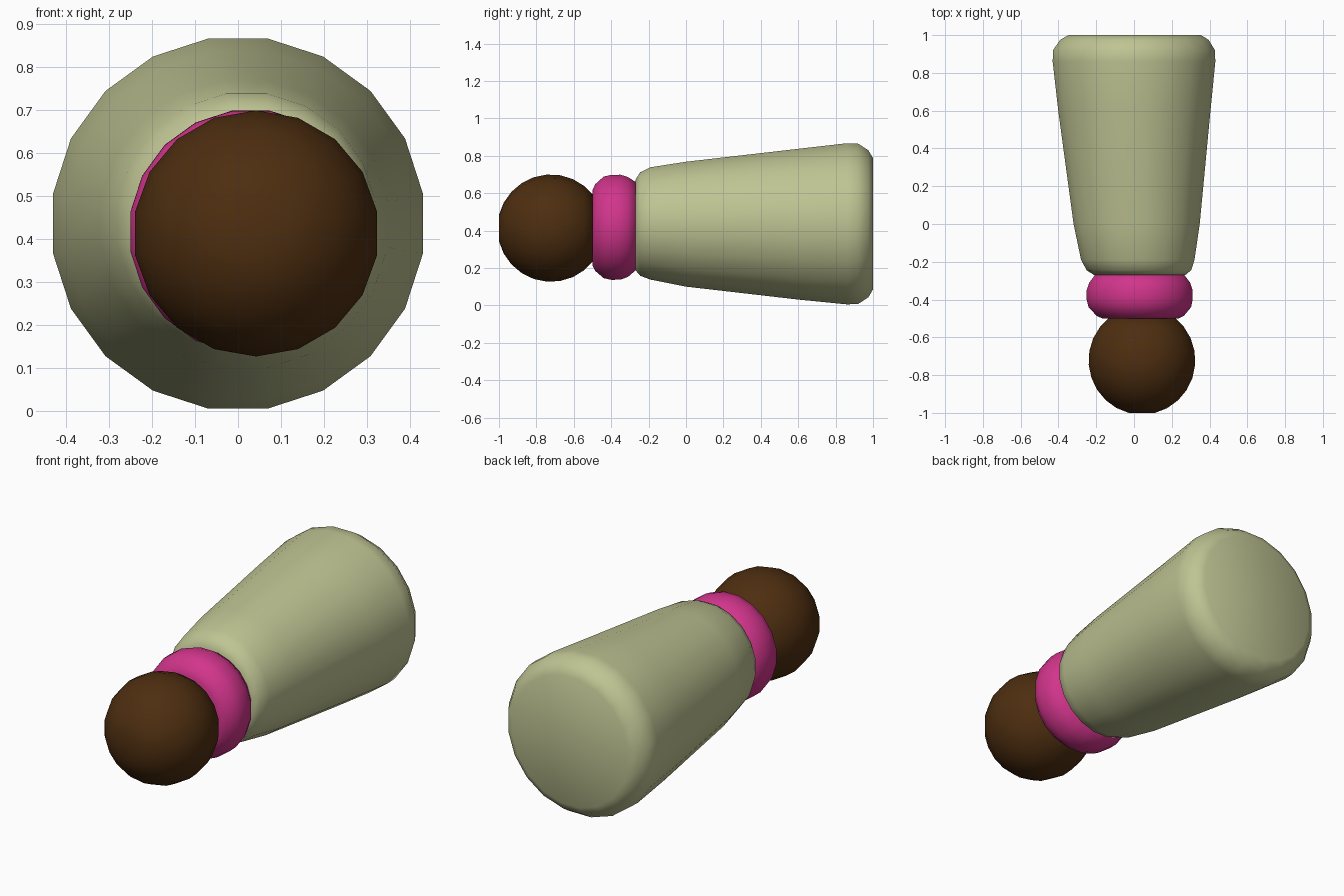
import bpy, bmesh, math

cube = bpy.data.objects.get("Cube")
if cube:
    bpy.data.objects.remove(cube, do_unlink=True)


def material(name, rgb):
    m = bpy.data.materials.new(name)
    m.use_nodes = True
    m.diffuse_color = (*rgb, 1)
    m.node_tree.nodes["Principled BSDF"].inputs["Base Color"].default_value = (*rgb, 1)
    return m


def lathe(name, rings, sides, mat, angle):
    """Closed turned form along y; each ring is (y, radius, centre x, centre z)."""
    bm = bmesh.new()
    loops = []
    for y, r, cx, cz in rings:
        loops.append([bm.verts.new((cx + r * math.cos(a), y, cz + r * math.sin(a)))
                      for a in (math.tau * (i + 0.5) / sides for i in range(sides))])
    for a, b in zip(loops, loops[1:]):
        for i in range(sides):
            j = (i + 1) % sides
            bm.faces.new((a[i], a[j], b[j], b[i]))
    bm.faces.new(loops[0])
    bm.faces.new(loops[-1])
    bmesh.ops.recalc_face_normals(bm, faces=bm.faces)
    me = bpy.data.meshes.new(name)
    bm.to_mesh(me)
    bm.free()
    me.materials.append(mat)
    ob = bpy.data.objects.new(name, me)
    bpy.context.collection.objects.link(ob)
    bpy.ops.object.select_all(action='DESELECT')
    ob.select_set(True)
    bpy.context.view_layer.objects.active = ob
    bpy.ops.object.shade_smooth_by_angle(angle=math.radians(angle))
    return ob


sage = material("pale sage", (0.52, 0.55, 0.29))
pink = material("magenta pink", (0.64, 0.035, 0.26))
brown = material("dark brown", (0.075, 0.027, 0.005))

# Tapered body with rounded rims
lathe("tapered_body", [
    (-0.27, 0.245, 0.030, 0.430),
    (-0.245, 0.280, 0.026, 0.435),
    (-0.19, 0.304, 0.020, 0.438),
    (0.00, 0.338, 0.014, 0.434),
    (0.60, 0.408, 0.002, 0.434),
    (0.86, 0.436, 0.000, 0.436),
    (0.92, 0.434, 0.000, 0.436),
    (0.975, 0.398, 0.002, 0.436),
    (1.00, 0.355, 0.004, 0.436),
], 20, sage, 50)

# Collar ring between body and ball
lathe("collar", [
    (-0.50, 0.205, 0.034, 0.415),
    (-0.485, 0.235, 0.033, 0.416),
    (-0.44, 0.275, 0.031, 0.417),
    (-0.40, 0.284, 0.030, 0.417),
    (-0.35, 0.284, 0.030, 0.418),
    (-0.31, 0.270, 0.030, 0.419),
    (-0.265, 0.236, 0.030, 0.424),
], 20, pink, 60)

# Ball tip, its rear end seated in the collar
R, CY = 0.287, -0.722
ball = []
for k in range(10):
    t = math.radians(14 + 14.3 * k)
    ball.append((CY - R * math.cos(t), R * math.sin(t), 0.042, 0.413))
lathe("ball_tip", ball, 18, brown, 60)
